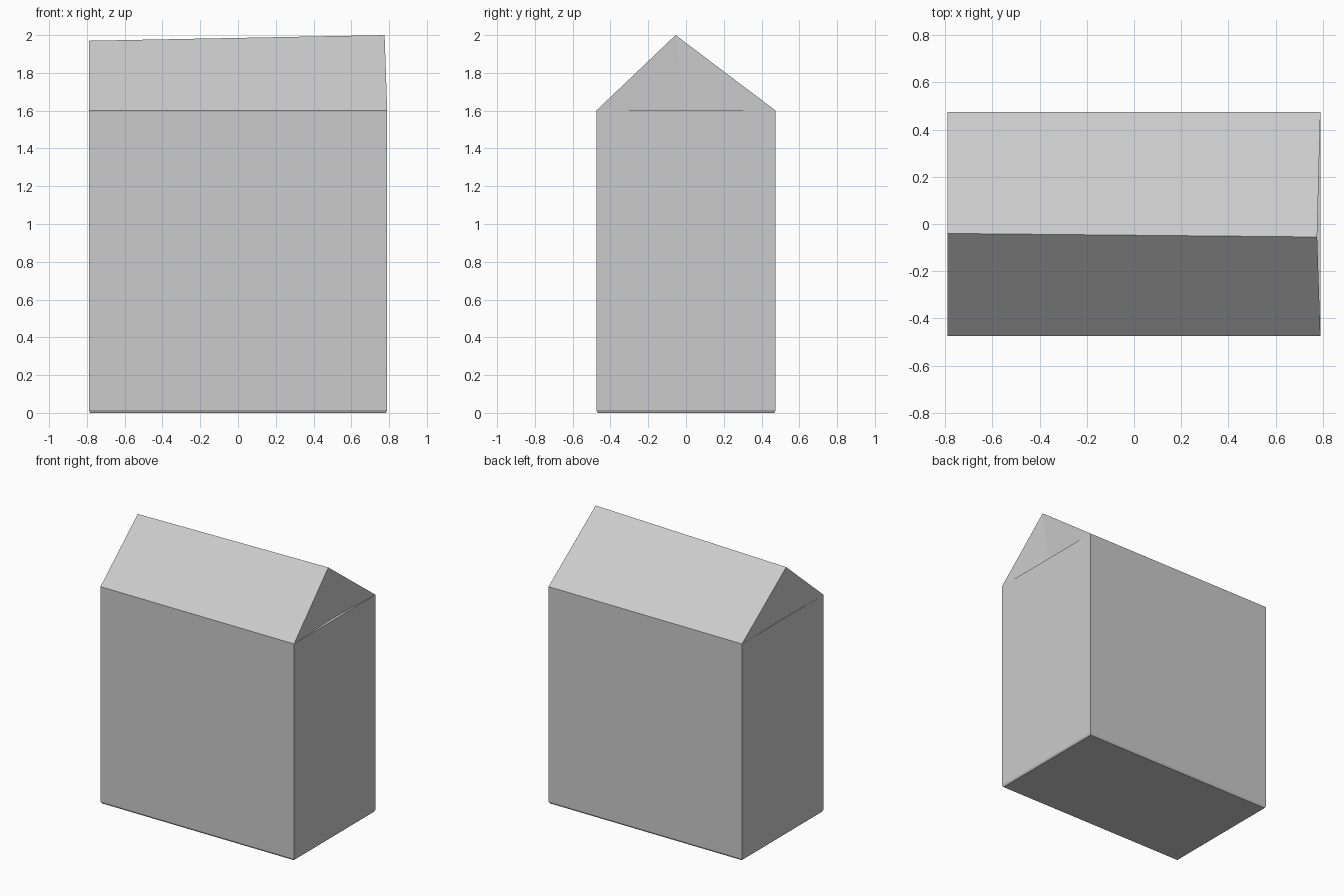
import bpy, bmesh

if "Cube" in bpy.data.objects:
    bpy.data.objects.remove(bpy.data.objects["Cube"])

W, D, H = 0.79, 0.475, 1.6      # half width, half depth, wall height
INSET, LIP = 0.007, 0.014       # small chamfer around the base

bm = bmesh.new()


def ring(w, d, z):
    return [bm.verts.new((x * w, y * d, z)) for x, y in ((-1, -1), (1, -1), (1, 1), (-1, 1))]


# Carton body: base, chamfer and four walls
rings = [ring(W - INSET, D - INSET, 0), ring(W, D, LIP), ring(W, D, H)]
bm.faces.new(rings[0][::-1])
for low, high in zip(rings, rings[1:]):
    for i in range(4):
        j = (i + 1) % 4
        bm.faces.new((low[i], low[j], high[j], high[i]))
front_l, front_r, back_r, back_l = rings[-1]

# Slightly slanted ridge and the two roof panels
ridge_l = bm.verts.new((-W, -0.04, 1.97))
ridge_r = bm.verts.new((0.776, -0.055, 2.0))
bm.faces.new((front_l, front_r, ridge_r, ridge_l))
bm.faces.new((back_r, back_l, ridge_l, ridge_r))

# Gable ends, creased inwards along the middle, with a thin ledge below
for a, b, top, x in ((front_r, back_r, ridge_r, 0.768), (back_l, front_l, ridge_l, -0.786)):
    mid = bm.verts.new((x, 0, H))
    bm.faces.new((a, mid, top))
    bm.faces.new((mid, b, top))
    bm.faces.new((a, b, mid))

bmesh.ops.recalc_face_normals(bm, faces=bm.faces[:])
mesh = bpy.data.meshes.new("carton")
bm.to_mesh(mesh)
bm.free()
bpy.context.collection.objects.link(bpy.data.objects.new("carton", mesh))
